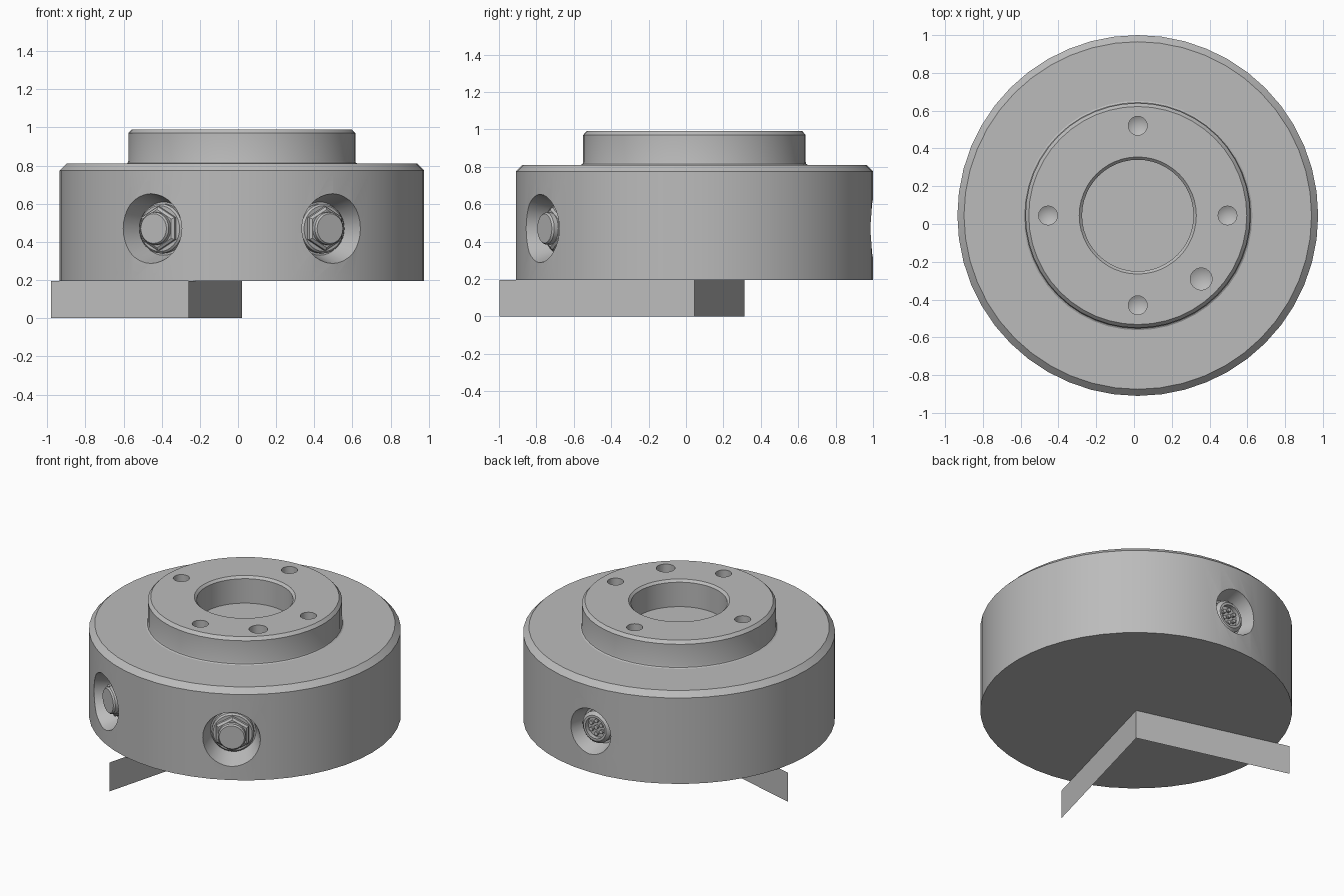
import bpy, bmesh, math
from mathutils import Matrix

cube = bpy.data.objects.get("Cube")
if cube:
    bpy.data.objects.remove(cube)

GREY = (0.5, 0.5, 0.5, 1)
mat = bpy.data.materials.new("light_grey_metal")
mat.use_nodes = True
mat.diffuse_color = GREY
mat.node_tree.nodes["Principled BSDF"].inputs["Base Color"].default_value = GREY

CENTRE = Matrix.Translation((0.02, 0.045, 0))
PORT_Z = 0.47


def finish(name, bm, matrix):
    bmesh.ops.remove_doubles(bm, verts=bm.verts, dist=1e-5)
    bmesh.ops.recalc_face_normals(bm, faces=bm.faces)
    mesh = bpy.data.meshes.new(name)
    bm.to_mesh(mesh)
    bm.free()
    mesh.transform(matrix)
    mesh.materials.append(mat)
    obj = bpy.data.objects.new(name, mesh)
    bpy.context.collection.objects.link(obj)
    return obj


def lathe(name, profile, sides, matrix=CENTRE):
    """Spin a profile of (radius, height) points round the local z axis."""
    bm = bmesh.new()
    verts = [bm.verts.new((r, 0, h)) for r, h in profile]
    edges = [bm.edges.new(pair) for pair in zip(verts, verts[1:])]
    bmesh.ops.spin(bm, geom=verts + edges, cent=(0, 0, 0), axis=(0, 0, 1),
                   angle=math.tau, steps=sides, use_merge=True)
    return finish(name, bm, matrix)


def smooth(obj):
    bpy.ops.object.select_all(action='DESELECT')
    obj.select_set(True)
    bpy.context.view_layer.objects.active = obj
    bpy.ops.object.shade_smooth_by_angle(angle=math.radians(25))


def cut(target, cutters):
    for cutter in cutters:
        mod = target.modifiers.new("cut", 'BOOLEAN')
        mod.operation, mod.solver, mod.object = 'DIFFERENCE', 'EXACT', cutter
    graph = bpy.context.evaluated_depsgraph_get()
    mesh = bpy.data.meshes.new_from_object(target.evaluated_get(graph))
    target.modifiers.clear()
    target.data = mesh
    for cutter in cutters:
        bpy.data.objects.remove(cutter)


def outward(degrees):
    """Local z points out of the body side at this bearing."""
    return (CENTRE @ Matrix.Translation((0, 0, PORT_Z))
            @ Matrix.Rotation(math.radians(degrees), 4, 'Z')
            @ Matrix.Rotation(math.pi / 2, 4, 'Y'))


# Drum with chamfered rim, raised boss and blind central bore
body = lathe("body", [
    (0, 0.195), (0.955, 0.195), (0.955, 0.775), (0.92, 0.81),
    (0.607, 0.81), (0.598, 0.815), (0.595, 0.825), (0.595, 0.97), (0.577, 0.99),
    (0.31, 0.99), (0.295, 0.975), (0.295, 0.81), (0, 0.81)], 48)

# Drilled holes with pointed bottoms
cutters = []
for bearing, radius in ((0, .05), (90, .05), (180, .05), (270, .05), (315, .058)):
    place = CENTRE @ Matrix.Rotation(math.radians(bearing), 4, 'Z') @ Matrix.Translation((0.475, 0, 0))
    cutters.append(lathe("hole_cutter", [
        (0, 0.86), (radius, 0.89), (radius, 1.05), (0, 1.05)], 20, place))

# Tapered recesses in the side
FRONT_PORTS = {"left": -60, "right": -120}
for bearing in FRONT_PORTS.values():
    cutters.append(lathe("recess_cutter", [
        (0, 0.82), (0.14, 0.82), (0.18, 0.945), (0.2, 1.01), (0, 1.01)], 32, outward(bearing)))
cutters.append(lathe("recess_cutter", [
    (0, 0.84), (0.12, 0.84), (0.15, 0.945), (0.17, 1.01), (0, 1.01)], 32, outward(90)))
cut(body, cutters)
smooth(body)

# Front fittings: flange, hexagon nut and round plug
for side, bearing in FRONT_PORTS.items():
    place = outward(bearing)
    smooth(lathe(side + "_fitting_flange", [
        (0, 0.81), (0.13, 0.81), (0.13, 0.85), (0.12, 0.86), (0, 0.86)], 32, place))
    lathe(side + "_fitting_nut", [
        (0, 0.85), (0.115, 0.85), (0.115, 0.88), (0.1, 0.89), (0, 0.89)], 6, place)
    smooth(lathe(side + "_fitting_plug", [
        (0, 0.88), (0.086, 0.88), (0.086, 0.915), (0.078, 0.925), (0, 0.925)], 24, place))

# Rear connector: shell with seven pins
rear = outward(90)
smooth(lathe("connector_shell", [
    (0, 0.83), (0.105, 0.83), (0.105, 0.88), (0.085, 0.9), (0.07, 0.9),
    (0.07, 0.87), (0, 0.87)], 24, rear))
for i in range(7):
    spot = Matrix.Rotation(i * math.tau / 6, 4, 'Z') @ Matrix.Translation((0.043 if i < 6 else 0, 0, 0))
    smooth(lathe("connector_pin", [
        (0, 0.865), (0.013, 0.865), (0.013, 0.89), (0, 0.895)], 10, rear @ spot))

# Two thin upright sheets meeting at a right angle under the drum
for name, bearing, length in (("side_sheet", 165, 1.035), ("front_sheet", 255, 1.08)):
    bm = bmesh.new()
    bm.faces.new([bm.verts.new((x, 0, z)) for x, z in
                  ((0, 0), (length, 0), (length, 0.195), (0, 0.195))])
    finish(name, bm, CENTRE @ Matrix.Rotation(math.radians(bearing), 4, 'Z'))
